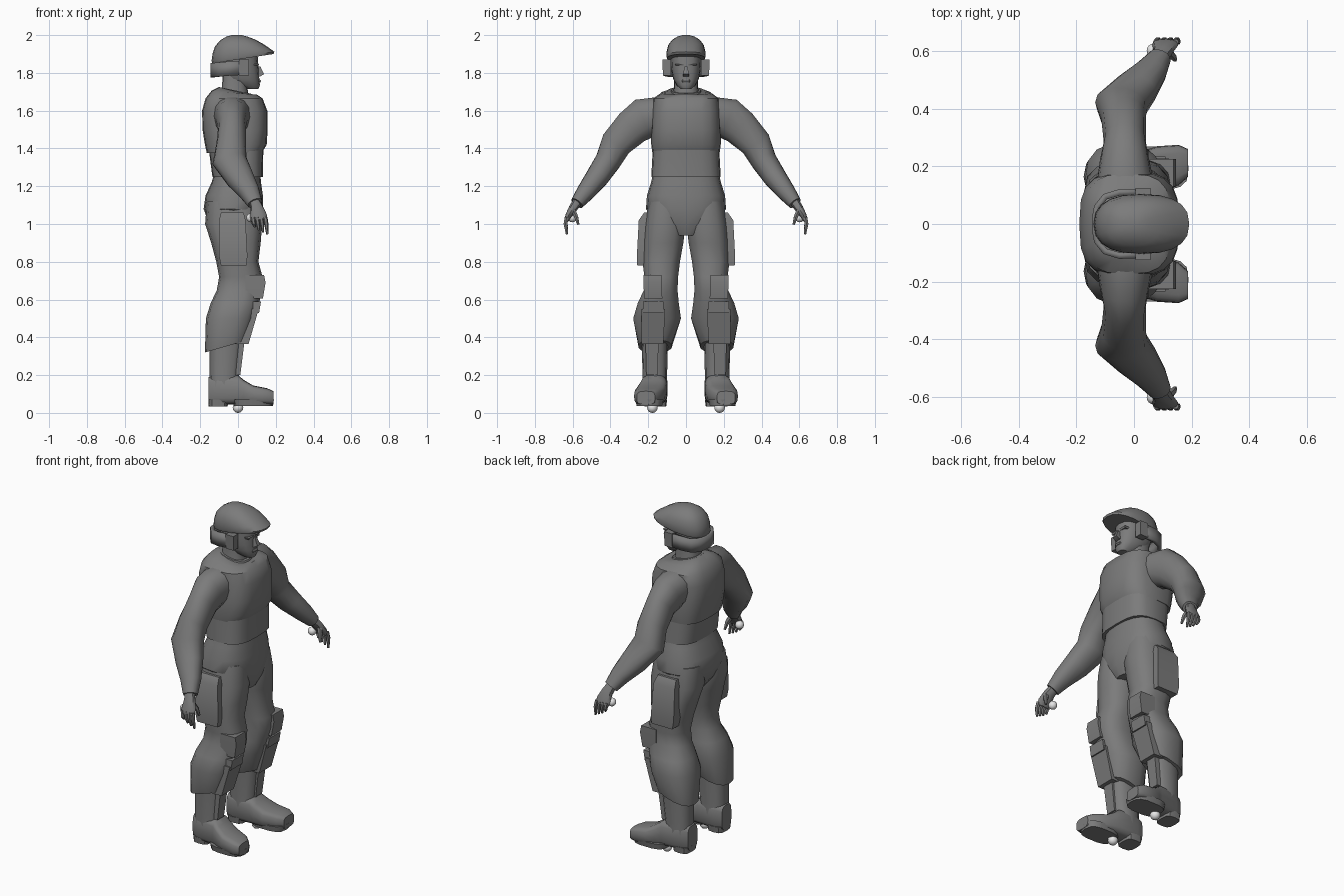
import bpy, bmesh, math
from mathutils import Vector


def material(name, value):
    m = bpy.data.materials.new(name)
    m.diffuse_color = (value, value, value, 1)
    return m


GREY = material("uniform grey", 0.2)
WHITE = material("marker white", 0.8)


def finish(name, bm, mat=GREY):
    bmesh.ops.recalc_face_normals(bm, faces=bm.faces)
    me = bpy.data.meshes.new(name)
    bm.to_mesh(me)
    bm.free()
    me.materials.append(mat)
    ob = bpy.data.objects.new(name, me)
    bpy.context.collection.objects.link(ob)
    return ob


def loft(name, rings, n=16, p=0.8, side=1, box=False):
    """Skin rings of (centre, half axis u, half axis v); p below 1 is squarer."""
    bm = bmesh.new()
    loops = []
    if box:
        n, p = 4, 1
    for c, u, v in rings:
        loop = []
        for i in range(n):
            a = 2 * math.pi * (i + (0.5 if box else 0)) / n
            k = math.sqrt(2) if box else 1
            cu, cv = (k * math.copysign(abs(t) ** p, t) for t in (math.cos(a), math.sin(a)))
            q = Vector(c) + Vector(u) * cu + Vector(v) * cv
            loop.append(bm.verts.new((q.x, q.y * side, q.z)))
        loops.append(loop)
    for a, b in zip(loops, loops[1:]):
        for i in range(n):
            j = (i + 1) % n
            bm.faces.new((a[i], a[j], b[j], b[i]))
    bm.faces.new(loops[0])
    bm.faces.new(loops[-1])
    return finish(name, bm)


def level(xb, xf, y0, y1, zb, zf=None):
    """Ring across the body: back x, front x, y range, back z, front z."""
    zf = zb if zf is None else zf
    return (((xb + xf) / 2, (y0 + y1) / 2, (zb + zf) / 2),
            ((xf - xb) / 2, 0, (zf - zb) / 2), (0, (y1 - y0) / 2, 0))


def limb(name, pts, n=12, side=1, p=0.9):
    """Tube through (x, y, z, half width along x, half thickness)."""
    rings = []
    for i, (x, y, z, rx, rt) in enumerate(pts):
        a, b = pts[max(i - 1, 0)], pts[min(i + 1, len(pts) - 1)]
        d = (Vector(b[:3]) - Vector(a[:3])).normalized()
        u = (Vector((1, 0, 0)) - d * d.x).normalized()
        rings.append(((x, y, z), u * rx, d.cross(u) * rt))
    return loft(name, rings, n, p, side)


def sym(rows):
    return [level(xb, xf, -w, w, *z) for xb, xf, w, *z in rows]


def ball(name, pos, r):
    bm = bmesh.new()
    bmesh.ops.create_uvsphere(bm, u_segments=16, v_segments=10, radius=r)
    bmesh.ops.translate(bm, vec=pos, verts=bm.verts)
    finish(name, bm, WHITE)


# Torso: vest, lower vest band, hips
loft("vest", sym([(-.165, .125, .178, 1.375), (-.175, .152, .184, 1.42), (-.188, .157, .184, 1.5),
                  (-.19, .155, .18, 1.6), (-.172, .13, .174, 1.665), (-.14, .1, .13, 1.705, 1.685),
                  (-.1, .075, .09, 1.725, 1.68)]), 20, .65)
loft("vest_band", sym([(-.135, .132, .184, 1.248), (-.145, .132, .18, 1.32),
                       (-.155, .135, .176, 1.4)]), 20, .65)
loft("hips", sym([(-.11, .1, .07, .94), (-.155, .125, .15, 1.0), (-.182, .132, .212, 1.08),
                  (-.172, .132, .207, 1.15), (-.14, .122, .185, 1.22), (-.125, .118, .174, 1.27)]), 20, .8)

# Neck, collar and head
loft("neck", sym([(-.1, .06, .075, 1.66), (-.085, .05, .064, 1.72), (-.08, .05, .064, 1.82)]))
loft("collar", sym([(-.115, .085, .095, 1.69, 1.65), (-.1, .068, .078, 1.725, 1.69)]), 16, .85)
loft("head", sym([(.04, .108, .028, 1.715), (-.03, .116, .05, 1.735), (-.07, .113, .067, 1.765),
                  (-.09, .111, .075, 1.8), (-.1, .108, .079, 1.84), (-.1, .104, .08, 1.89)]), 16, .82)
loft("nose", sym([(.09, .118, .017, 1.782), (.09, .138, .015, 1.793), (.09, .118, .008, 1.835)]), box=True)
loft("lips", sym([(.09, .118, .022, 1.75), (.09, .122, .024, 1.758), (.09, .116, .02, 1.766)]), 8)
for s in (1, -1):
    loft("brow", [level(.07, .108, .014, .055, 1.838), level(.07, .112, .012, .058, 1.848)], side=s, box=True)

# Helmet with brim, wrap-around guard and ear pieces
loft("helmet", sym([(-.135, .188, .1, 1.85, 1.9), (-.14, .192, .104, 1.862, 1.912),
                    (-.135, .165, .102, 1.9, 1.932), (-.122, .13, .094, 1.94, 1.955),
                    (-.095, .09, .074, 1.972, 1.977), (-.06, .05, .045, 1.993, 1.992),
                    (-.03, .02, .018, 2.0)]), 20, .82)
bm = bmesh.new()
half = [(.05, .108), (-.05, .11), (-.1, .095), (-.128, .06), (-.135, .02)]
path = half + [(x, -y) for x, y in reversed(half)]
cols = [(bm.verts.new((x, y, 1.79 + .1 * min(x, 0))), bm.verts.new((x, y, 1.865 + .1 * min(x, 0))))
        for x, y in path]
for a, b in zip(cols, cols[1:]):
    bm.faces.new((a[0], b[0], b[1], a[1]))
guard = finish("helmet_guard", bm)
mod = guard.modifiers.new("thickness", "SOLIDIFY")
mod.thickness, mod.offset = .022, 0

for s in (1, -1):
    loft("ear_piece", [level(.005, .057, .08, .122, 1.785), level(.005, .057, .08, .125, 1.87)], side=s, box=True)

    # Sleeve, cuff and hand
    limb("sleeve", [(-.03, .14, 1.575, .1, .1), (-.033, .225, 1.557, .085, .112),
                    (-.032, .285, 1.512, .073, .1), (-.036, .37, 1.425, .078, .085),
                    (-.045, .412, 1.335, .092, .07), (.01, .472, 1.245, .076, .062),
                    (.06, .53, 1.17, .056, .05), (.09, .577, 1.11, .04, .036)], 14, s)
    limb("palm", [(.085, .573, 1.12, .027, .026), (.1, .597, 1.085, .034, .024),
                  (.108, .622, 1.045, .045, .017), (.11, .632, 1.02, .043, .013)], 10, s)
    for i, tip in enumerate((.985, .968, .957, .946)):
        x = .078 + .022 * i
        limb("finger", [(x, .632, 1.035, .012, .012), (x + .006, .638, 1.0, .011, .011),
                        (x + .011, .63, tip, .006, .007)], 6, s)
    limb("thumb", [(.115, .6, 1.08, .017, .014), (.135, .582, 1.04, .013, .012),
                   (.143, .57, .998, .007, .007)], 6, s)
    ball("hand_marker", (.068, .602 * s, 1.033), .024)

    # Trouser leg with slanted hem
    loft("trouser_leg", [level(-.165, .115, .0, .2, 1.12), level(-.174, .128, .0, .22, 1.0),
                         level(-.142, .12, .012, .228, .9), level(-.115, .108, .03, .232, .8),
                         level(-.1, .13, .04, .222, .72), level(-.112, .128, .043, .225, .65),
                         level(-.145, .112, .036, .258, .58), level(-.17, .09, .024, .282, .5),
                         level(-.175, .05, .075, .252, .32, .385)], 14, .8, s)
    # Thigh pocket
    loft("pocket", [level(-.09, .045, .18, .258, .78), level(-.1, .05, .18, .26, .83),
                    level(-.1, .04, .18, .25, 1.02), level(-.09, .03, .18, .222, 1.06)], side=s, box=True)
    # Knee pad, strap, and shin guards
    loft("knee_pad", [level(.04, .132, .125, .222, .605), level(.04, .146, .13, .225, .69),
                      level(.04, .138, .13, .225, .73)], side=s, box=True)
    loft("knee_strap", [level(.02, .112, .12, .228, .53), level(.02, .122, .12, .228, .59)], side=s, box=True)
    loft("shin_guard", [level(-.02, .056, .12, .235, .365), level(-.02, .11, .11, .235, .55)], side=s, box=True)
    loft("shin_plate", [level(-.06, .012, .15, .21, .2), level(-.06, .036, .145, .215, .39)], side=s, box=True)
    # Boot shaft, foot and heel
    loft("boot_shaft", [level(-.152, .01, .098, .232, .12), level(-.15, .005, .1, .23, .2),
                        level(-.15, .03, .095, .235, .4)], 12, .8, s)
    foot = [(-.156, .16, .045, .19), (-.11, .163, .066, .2), (0, .17, .07, .2), (.03, .178, .075, .175),
            (.08, .19, .08, .145), (.155, .205, .07, .13), (.188, .212, .048, .115)]
    loft("foot", [((x, y, (t + .045) / 2), (0, w, 0), (0, 0, (t - .045) / 2)) for x, y, w, t in foot],
         16, .55, s)
    loft("heel", [level(-.155, -.055, .105, .22, .033), level(-.157, -.05, .1, .225, .07)], 12, .6, s)
    loft("sole", [level(-.02, .185, .125, .262, .036), level(-.025, .19, .118, .27, .07)], 14, .65, s)
    ball("foot_marker", (0, .178 * s, .028), .028)

# Smooth shading with kept edges
bpy.ops.object.select_all(action="SELECT")
bpy.context.view_layer.objects.active = guard
bpy.ops.object.shade_smooth_by_angle(angle=math.radians(38))
